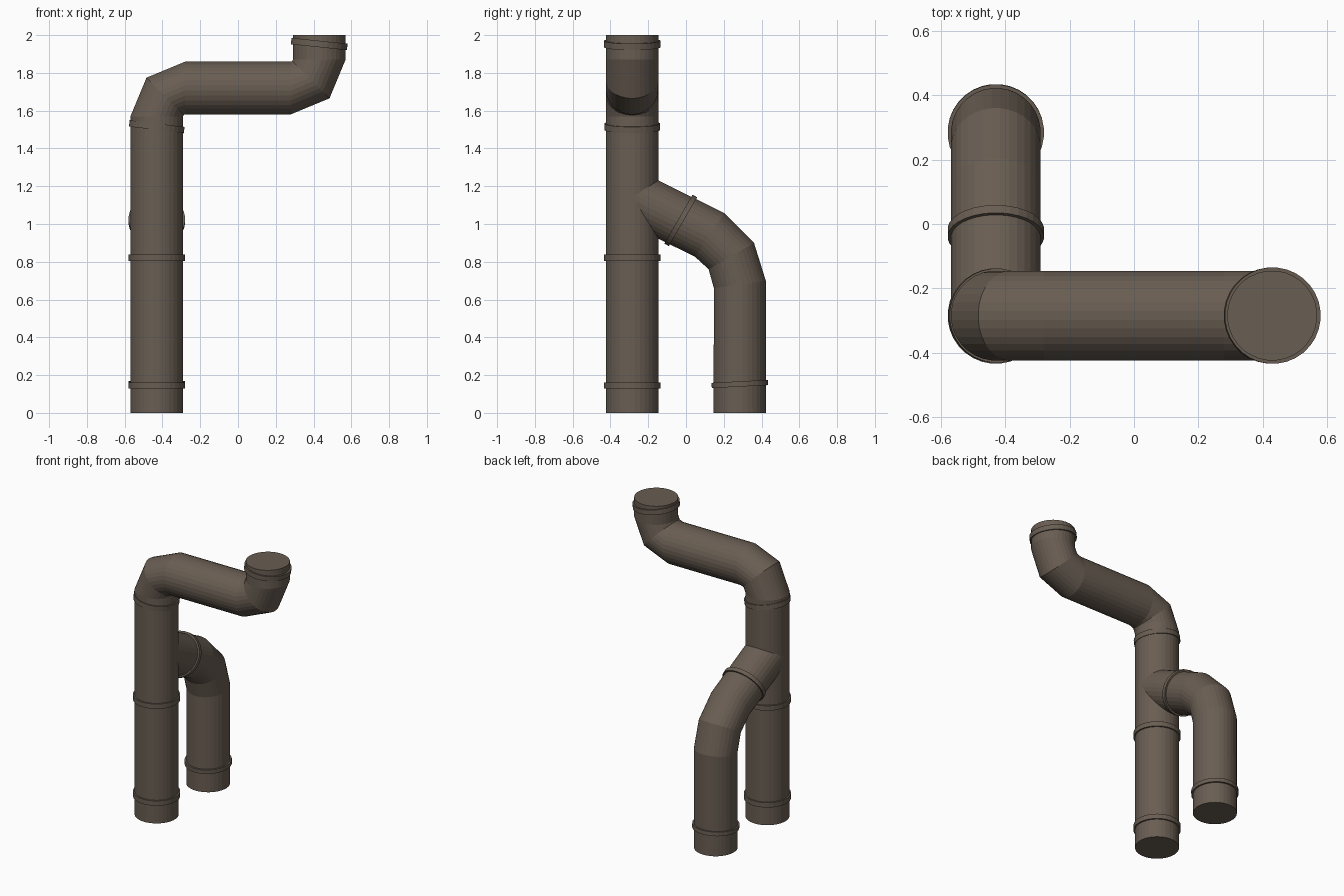
import bpy, bmesh
from math import cos, sin, pi, radians
from mathutils import Vector

if "Cube" in bpy.data.objects:
    bpy.data.objects.remove(bpy.data.objects["Cube"])

SIDES = 32
R = 0.14          # pipe radius
X, Y = -0.43, -0.285   # axis of the main stack
BEND = 0.15       # elbow centreline radius

mat = bpy.data.materials.new("brown_pipe")
mat.diffuse_color = (0.14, 0.11, 0.085, 1)
mat.use_nodes = True
mat.node_tree.nodes["Principled BSDF"].inputs["Base Color"].default_value = mat.diffuse_color


def tube(name, sections, plane, offset, radius=R):
    """Sweep a circle through (a, z, angle) sections lying in the xz or yz plane."""
    def to3d(a, z):
        return Vector((a, offset, z)) if plane == "x" else Vector((offset, a, z))
    side = Vector((0, 1, 0)) if plane == "x" else Vector((1, 0, 0))
    o = to3d(0, 0)
    bm = bmesh.new()
    rings = []
    for a, z, ang in sections:
        u = to3d(cos(radians(ang)), sin(radians(ang))) - o
        c = to3d(a, z)
        rings.append([bm.verts.new(c + radius * (cos(t) * u + sin(t) * side))
                      for t in ((i + 0.5) * 2 * pi / SIDES for i in range(SIDES))])
    for p, q in zip(rings, rings[1:]):
        for i in range(SIDES):
            j = (i + 1) % SIDES
            bm.faces.new((p[i], p[j], q[j], q[i]))
    bm.faces.new(rings[0])
    bm.faces.new(rings[-1])
    bmesh.ops.recalc_face_normals(bm, faces=bm.faces)
    me = bpy.data.meshes.new(name)
    bm.to_mesh(me)
    bm.free()
    me.materials.append(mat)
    ob = bpy.data.objects.new(name, me)
    bpy.context.collection.objects.link(ob)
    return ob


def collar(name, a, z, ang, plane, offset, radius=0.15, h=0.034):
    """Short wide ring around a pipe, its cross direction tilted by ang."""
    n = (-sin(radians(ang)) * h / 2, cos(radians(ang)) * h / 2)
    tube(name, [(a - n[0], z - n[1], ang), (a + n[0], z + n[1], ang)],
         plane, offset, radius)


def elbow(cx, cz, sign, angles):
    """Sections of a faceted bend about (cx, cz)."""
    return [(cx + sign * BEND * cos(radians(t)), cz + sign * BEND * sin(radians(t)), t)
            for t in angles]


# main vertical stack
tube("main_stack", [(X, 0, 180), (X, 1.51, 180)], "x", Y)

# offset run: elbow, horizontal pipe, elbow, top outlet
tube("offset_run",
     [(X, 1.51, 180)]
     + elbow(X + BEND, 1.57, 1, (180, 135, 90))
     + elbow(-X - BEND, 1.87, -1, (90, 135, 180))
     + [(-X, 2.0, 180)], "x", Y)

# side branch: vertical pipe, faceted bend, slanted pipe into the stack
tube("side_branch",
     [(0.285, 0, 0), (0.285, 0.68, 8), (0.24, 0.83, 30),
      (0.125, 0.942, 56), (-0.285, 1.145, 63)], "y", X, 0.1395)

# joint collars
for i, z in enumerate((0.145, 0.822)):
    collar(f"stack_collar_{i + 1}", X, z, 0, "x", Y)
collar("lower_elbow_collar", X, 1.515, -7, "x", Y, 0.147)
collar("outlet_collar", -X, 1.953, -6, "x", Y)
collar("branch_foot_collar", 0.285, 0.153, 3, "y", X, h=0.028)
collar("branch_joint_collar", -0.028, 1.019, 60, "y", X, h=0.028)
